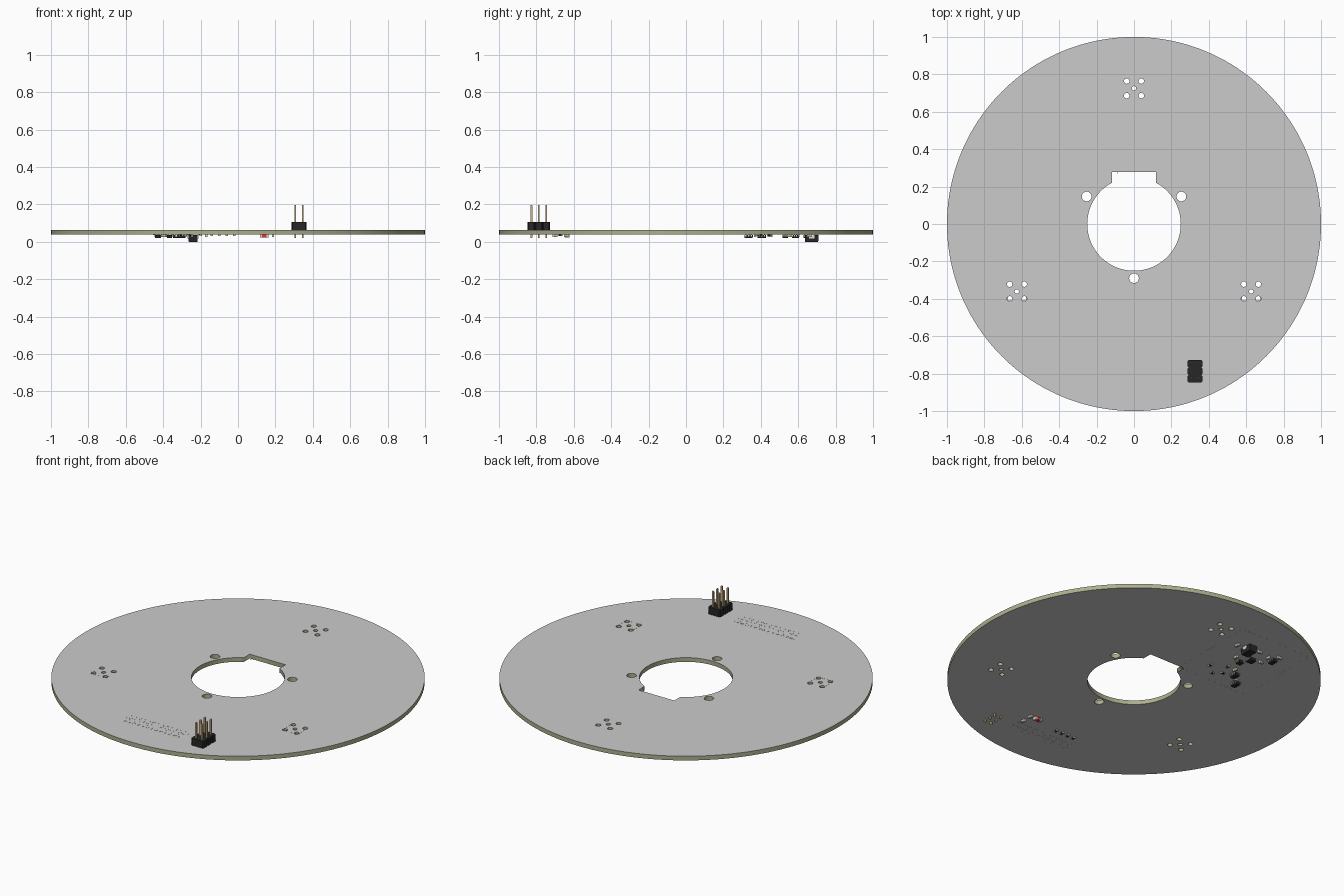
import bpy, bmesh, math
from mathutils import Vector

if "Cube" in bpy.data.objects:
    bpy.data.objects.remove(bpy.data.objects["Cube"])

BOT, TOP = 0.0385, 0.0635          # board faces


def material(name, rgb):
    m = bpy.data.materials.new(name)
    m.diffuse_color = (*rgb, 1)
    m.use_nodes = True
    m.node_tree.nodes["Principled BSDF"].inputs["Base Color"].default_value = m.diffuse_color
    return m


OLIVE = material("board_edge", (0.42, 0.42, 0.27))
BLACK = material("black_plastic", (0.02, 0.02, 0.02))
BRASS = material("brass", (0.62, 0.46, 0.25))
TIN = material("tin", (0.75, 0.75, 0.7))
TAN = material("ceramic", (0.5, 0.42, 0.28))
RED = material("red_lens", (0.8, 0.03, 0.03))


def finish(name, bm, mat=None):
    me = bpy.data.meshes.new(name)
    bmesh.ops.recalc_face_normals(bm, faces=bm.faces)
    bm.to_mesh(me)
    bm.free()
    if mat:
        me.materials.append(mat)
    ob = bpy.data.objects.new(name, me)
    bpy.context.collection.objects.link(ob)
    return ob


def block(bm, lo, hi, top=1.0, bottom=1.0):
    """Box from corner to corner; top / bottom scale those faces for tapers."""
    c = (Vector(lo) + Vector(hi)) / 2
    s = Vector(hi) - Vector(lo)
    for v in bmesh.ops.create_cube(bm, size=1)["verts"]:
        k = top if v.co.z > 0 else bottom
        v.co = Vector((c.x + v.co.x * s.x * k, c.y + v.co.y * s.y * k, c.z + v.co.z * s.z))


def boxes(name, items, mat=None, **taper):
    bm = bmesh.new()
    for lo, hi in items:
        block(bm, lo, hi, **taper)
    return finish(name, bm, mat)


def circle(x, y, r, n):
    return [(x + r * math.cos(math.tau * i / n), y + r * math.sin(math.tau * i / n)) for i in range(n)]


def plate(name, loops, z0, z1):
    """Flat plate from an outline and hole loops."""
    cu = bpy.data.curves.new(name, 'CURVE')
    cu.dimensions, cu.fill_mode, cu.extrude = '2D', 'BOTH', (z1 - z0) / 2
    for loop in loops:
        sp = cu.splines.new('POLY')
        sp.points.add(len(loop) - 1)
        for p, (x, y) in zip(sp.points, loop):
            p.co = (x, y, 0, 1)
        sp.use_cyclic_u = True
    tmp = bpy.data.objects.new(name + "_curve", cu)
    bpy.context.collection.objects.link(tmp)
    dg = bpy.context.evaluated_depsgraph_get()
    bm = bmesh.new()
    me = bpy.data.meshes.new_from_object(tmp.evaluated_get(dg))
    bm.from_mesh(me)
    bpy.data.objects.remove(tmp)
    bmesh.ops.remove_doubles(bm, verts=bm.verts, dist=1e-5)
    bmesh.ops.translate(bm, verts=bm.verts, vec=(0, 0, (z0 + z1) / 2))
    return finish(name, bm)


# board: disc with keyed centre hole, mounting holes and coax footprints
a0 = math.acos(0.117 / 0.25)
key = [(0.117, 0.277), (-0.117, 0.277)]
start, sweep = math.pi - a0, math.pi + 2 * a0
key += [(0.25 * math.cos(start + sweep * i / 64), 0.25 * math.sin(start + sweep * i / 64)) for i in range(65)]
coax = [(0, 0.725), (0.626, -0.361), (-0.626, -0.361)]
loops = [circle(0, 0, 1, 160), key]
loops += [circle(x, y, 0.026, 24) for x, y in [(0.253, 0.147), (-0.253, 0.147), (0, -0.29)]]
for cx, cy in coax:
    loops.append(circle(cx, cy, 0.012, 16))
    loops += [circle(cx + sx * 0.039, cy + sy * 0.039, 0.0145, 16) for sx in (-1, 1) for sy in (-1, 1)]
board = plate("circuit_board", loops, BOT, TOP)
board.data.materials.clear()
board.data.materials.append(None)
board.data.materials.append(OLIVE)
for p in board.data.polygons:
    p.material_index = 0 if abs(p.normal.z) > 0.5 else 1

# pin header: notched body, square pins with tapered tips
hx, hy = 0.326, -0.787
right = []
for j in (-1, 0, 1):
    right += [(0.034, j * 0.04 - 0.02), (0.04, j * 0.04 - 0.014), (0.04, j * 0.04 + 0.014), (0.034, j * 0.04 + 0.02)]
outline = right + [(-x, -y) for x, y in right]
clean = []
for p in outline:
    if not clean or (Vector(p) - Vector(clean[-1])).length > 1e-6:
        clean.append(p)
bm = bmesh.new()
f = bm.faces.new([bm.verts.new((hx + x, hy + y, TOP)) for x, y in clean])
ext = bmesh.ops.extrude_face_region(bm, geom=[f])["geom"]
bmesh.ops.translate(bm, vec=(0, 0, 0.041), verts=[v for v in ext if isinstance(v, bmesh.types.BMVert)])
finish("header_body", bm, BLACK)
bm = bmesh.new()
for i in (-0.5, 0.5):
    for j in (-1, 0, 1):
        x, y, r = hx + i * 0.04, hy + j * 0.04, 0.005
        block(bm, (x - r, y - r, 0.024), (x + r, y + r, 0.193))
        block(bm, (x - r, y - r, 0.193), (x + r, y + r, 0.197), top=0.5)
        block(bm, (x - r, y - r, 0.02), (x + r, y + r, 0.024), bottom=0.5)
finish("header_pins", bm, BRASS)


# thin printed outlines
def lines(name, segs, z, w=0.0015):
    boxes(name, [((min(a, c) - w, min(b, d) - w, z - 0.0004), (max(a, c) + w, max(b, d) + w, z + 0.0004))
                 for a, b, c, d in segs])


def rect(x0, y0, x1, y1):
    return [(x0, y0, x1, y0), (x1, y0, x1, y1), (x1, y1, x0, y1), (x0, y1, x0, y0)]


segs = rect(-0.195, -0.805, 0.195, -0.725)
for cx, cy in coax[1:]:
    segs += [(cx - 0.05, cy - 0.05, cx + 0.05, cy - 0.05)]
    segs += [(cx + s * 0.05, cy - 0.05, cx + s * 0.05, cy + 0.02) for s in (-1, 1)]
lines("top_outlines", segs, TOP, 0.001)
dashes = []
for i in range(12):
    x, y = -0.55 + i * 0.04, 0.27 + i * 0.045
    dashes += [(x, s, x + 0.022, s) for s in (0.27, 0.80)]
    dashes += [(s, y, s, y + 0.025) for s in (-0.55, -0.09)]
lines("shield_outline", dashes, BOT, 0.001)
# pads of the unfitted two-row connector, both faces
for nm, z in (("top_pads", TOP), ("bottom_pads", BOT)):
    boxes(nm, [((-0.194 + i * 0.04, y - 0.013, z - 0.0005), (-0.166 + i * 0.04, y + 0.013, z + 0.0005))
               for i in range(10) for y in (-0.745, -0.785)])


# underside parts
def chip(name, x, y, upright, mat, h=0.008, l=0.026, w=0.013):
    """Two-terminal chip with metal ends."""
    def span(a, b, k, z0):
        lo, hi = (a, -k), (b, k)
        if upright:
            lo, hi = lo[::-1], hi[::-1]
        return (x + lo[0], y + lo[1], z0), (x + hi[0], y + hi[1], BOT)
    e, t = l / 2, l * 0.25
    boxes(name + "_body", [span(-e + t, e - t, w / 2 - 0.0004, BOT - h + 0.0004)], mat)
    boxes(name + "_ends", [span(-e, -e + t, w / 2, BOT - h), span(e - t, e, w / 2, BOT - h)], TIN)


def package(name, x, y, sx, sy, h, n, lead=0.011, lw=0.006):
    """Black package with n bent leads on its left and right sides."""
    boxes(name + "_body", [((x - sx / 2, y - sy / 2, BOT - h), (x + sx / 2, y + sy / 2, BOT - 0.002))], BLACK, bottom=0.93)
    bm = bmesh.new()
    for i in range(n):
        ly = y + (i - (n - 1) / 2) * sy / n
        for s in (-1, 1):
            for a, b, z0, z1 in ((-0.002, 0.005, h / 2 + 0.002, h / 2 - 0.001), (0.003, 0.006, h / 2, 0),
                                 (0.004, lead, 0.003, 0)):
                xa, xb = sorted((x + s * (sx / 2 + a), x + s * (sx / 2 + b)))
                block(bm, (xa, ly - lw / 2, BOT - z0), (xb, ly + lw / 2, BOT - z1))
    finish(name + "_leads", bm, TIN)


package("power_block", -0.24, 0.672, 0.05, 0.075, BOT, 1, 0.012, 0.03)
package("amplifier_a", -0.425, 0.65, 0.028, 0.046, 0.018, 3)
package("amplifier_b", -0.328, 0.585, 0.04, 0.04, 0.018, 4, 0.011, 0.005)
package("amplifier_c", -0.366, 0.405, 0.028, 0.046, 0.018, 3)
package("amplifier_d", -0.43, 0.335, 0.028, 0.046, 0.018, 3)
package("converter", -0.295, 0.53, 0.03, 0.03, 0.018, 3, 0.011, 0.005)
resistors = [(-0.258, 0.342, 0), (-0.282, 0.446, 1), (-0.2, 0.40, 1), (-0.305, 0.375, 0)]
resistors += [(-0.02 - 0.04 * i, -0.672, 1) for i in range(4)]
for i, (x, y, up) in enumerate(resistors):
    chip(f"resistor_{i}", x, y, up, BLACK)
caps = [(-0.246, 0.555, 1), (-0.17, 0.66, 1), (-0.385, 0.66, 1), (-0.385, 0.60, 0), (-0.40, 0.37, 0),
        (-0.31, 0.68, 0), (-0.43, 0.70, 0), (-0.33, 0.45, 1), (0.187, -0.70, 1), (0.187, -0.64, 1)]
for i, (x, y, up) in enumerate(caps):
    chip(f"capacitor_{i}", x, y, up, TAN, 0.014)
chip("indicator_lamp", 0.14, -0.635, False, RED, 0.017, 0.046, 0.022)
